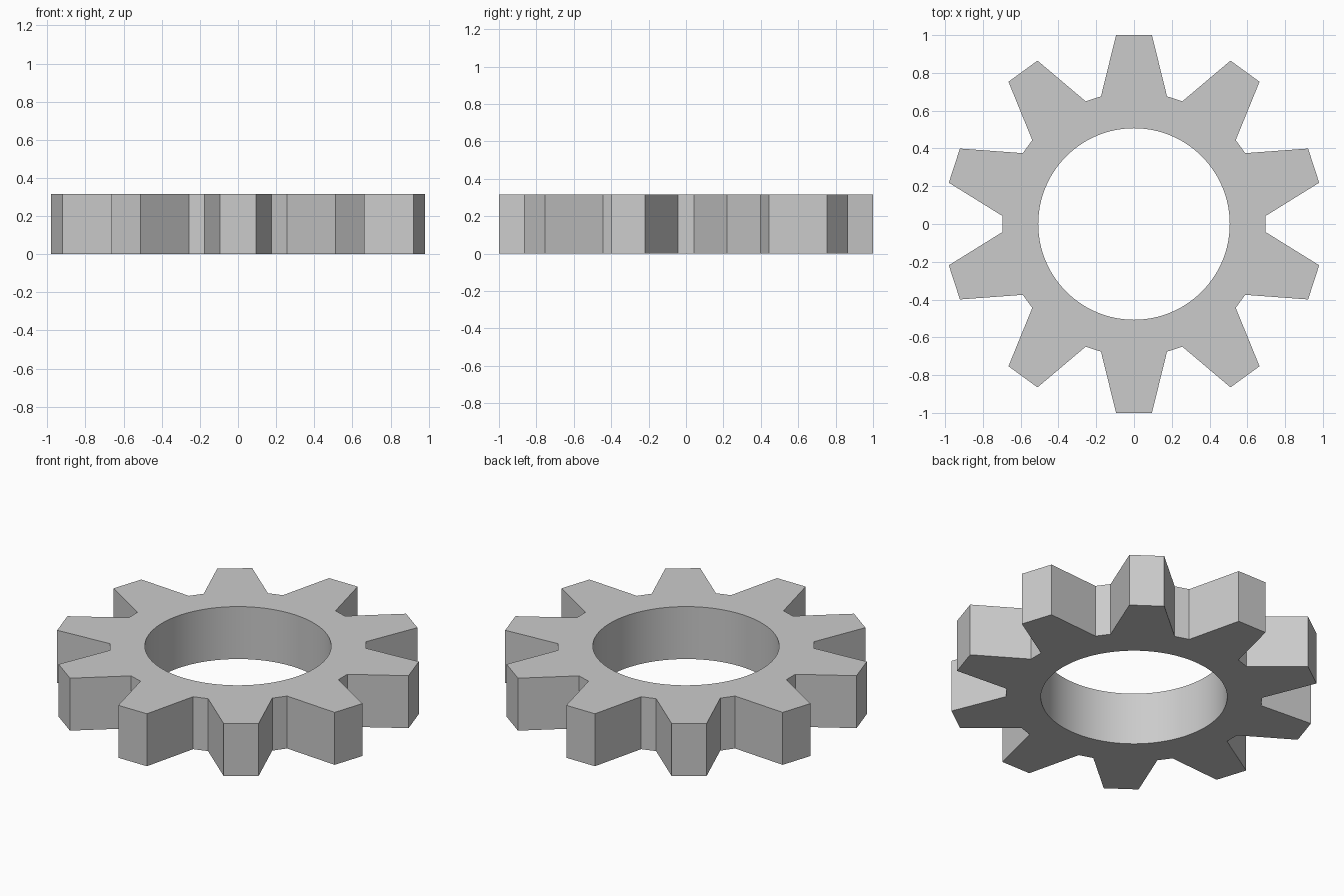
import bpy, bmesh
from math import cos, sin, radians

if "Cube" in bpy.data.objects:
    bpy.data.objects.remove(bpy.data.objects["Cube"])

TEETH, HEIGHT = 10, 0.315
R_HOLE, R_ROOT, R_TIP = 0.507, 0.698, 1.0045
A_ROOT, A_TIP, PITCH = 14.5, 5.43, 36.0   # half angles of tooth base and tip, degrees

bm = bmesh.new()


def polar(r, deg):
    return bm.verts.new((r * cos(radians(deg)), r * sin(radians(deg)), 0))


def arc(start, end, steps):
    return [polar(R_HOLE, start + (end - start) * i / steps) for i in range(steps + 1)]


# flat gear outline: one face per tooth and one per gap
for i in range(TEETH):
    a = 90 + i * PITCH
    tooth = [polar(R_ROOT, a - A_ROOT), polar(R_TIP, a - A_TIP),
             polar(R_TIP, a + A_TIP), polar(R_ROOT, a + A_ROOT)]
    bm.faces.new(tooth + arc(a + A_ROOT, a - A_ROOT, 8))
    gap = [polar(R_ROOT, a + A_ROOT), polar(R_ROOT, a + PITCH - A_ROOT)]
    bm.faces.new(gap + arc(a + PITCH - A_ROOT, a + A_ROOT, 2))
bmesh.ops.remove_doubles(bm, verts=bm.verts[:], dist=1e-4)

# thickness
ext = bmesh.ops.extrude_face_region(bm, geom=bm.faces[:], use_keep_orig=True)
top = [v for v in ext["geom"] if isinstance(v, bmesh.types.BMVert)]
bmesh.ops.translate(bm, verts=top, vec=(0, 0, HEIGHT))
bmesh.ops.recalc_face_normals(bm, faces=bm.faces[:])

mesh = bpy.data.meshes.new("gear_ring")
bm.to_mesh(mesh)
bm.free()
gear = bpy.data.objects.new("gear_ring", mesh)
bpy.context.collection.objects.link(gear)

# smooth bore, crisp teeth
bpy.context.view_layer.objects.active = gear
gear.select_set(True)
bpy.ops.object.shade_smooth_by_angle(angle=radians(6))
